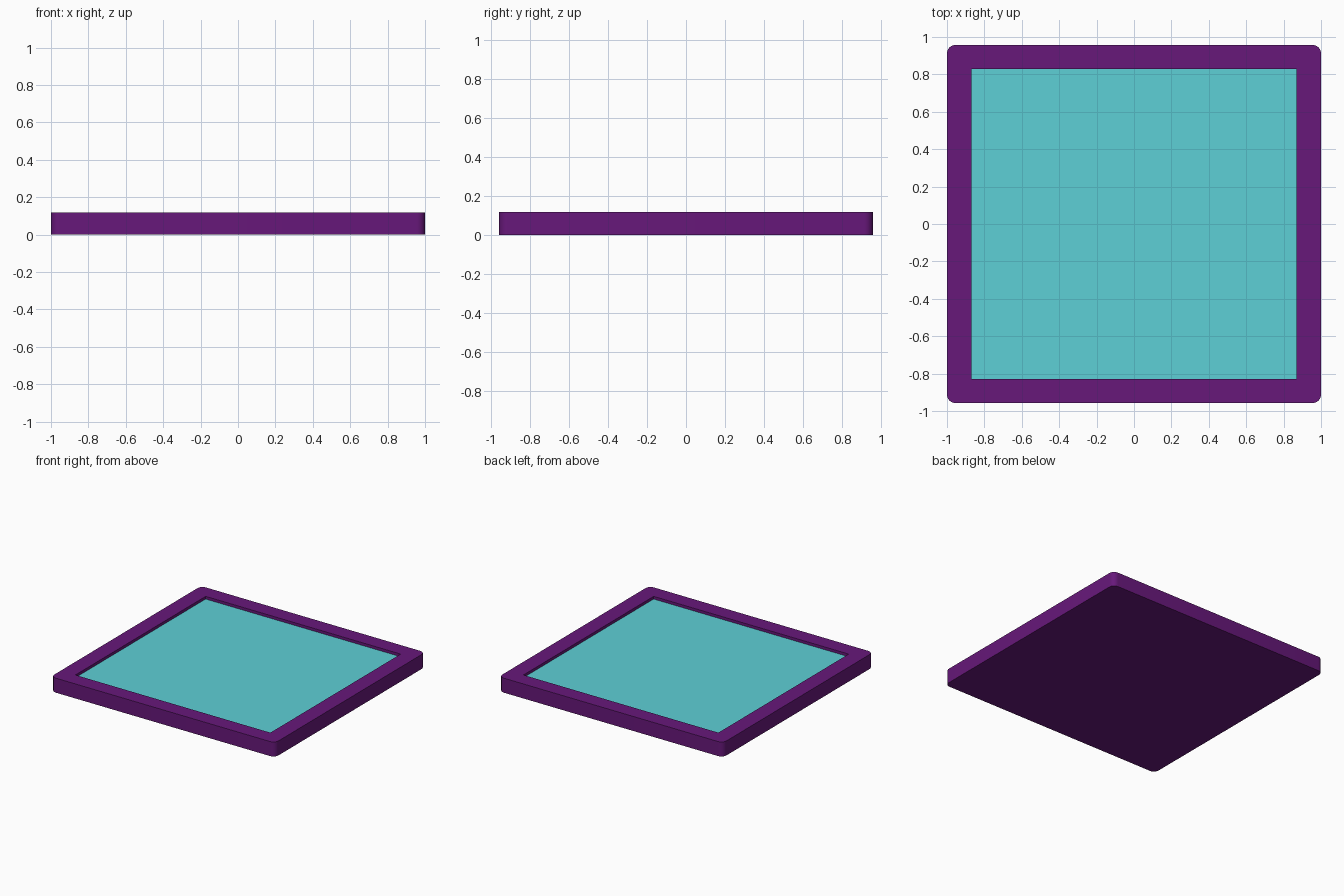
import bpy, bmesh

if "Cube" in bpy.data.objects:
    bpy.data.objects.remove(bpy.data.objects["Cube"])

HX, HY, H = 1.0, 0.957, 0.117      # outer half sizes and height
OX, OY, DEPTH = 0.87, 0.83, 0.022  # opening half sizes and recess depth
RADIUS = 0.045


def material(name, color):
    m = bpy.data.materials.new(name)
    m.diffuse_color = color
    m.use_nodes = True
    m.node_tree.nodes["Principled BSDF"].inputs["Base Color"].default_value = m.diffuse_color
    return m


def box(name, hx, hy, z0, z1, radius=0.0):
    """Box with optionally rounded vertical edges."""
    bm = bmesh.new()
    bmesh.ops.create_cube(bm, size=1)
    for v in bm.verts:
        v.co = (v.co.x * 2 * hx, v.co.y * 2 * hy, z0 if v.co.z < 0 else z1)
    if radius:
        edges = [e for e in bm.edges
                 if abs(e.verts[0].co.z - e.verts[1].co.z) > 1e-4]
        bmesh.ops.bevel(bm, geom=edges, offset=radius, segments=8,
                        profile=0.5, affect='EDGES')
    mesh = bpy.data.meshes.new(name)
    bm.to_mesh(mesh)
    bm.free()
    ob = bpy.data.objects.new(name, mesh)
    bpy.context.collection.objects.link(ob)
    return ob


# Frame: rounded slab with a square-cornered recess in the top
frame = box("frame", HX, HY, 0, H, RADIUS)
frame.data.materials.append(material("purple", (0.135, 0.009, 0.195, 1)))
cutter = box("recess_cutter", OX, OY, H - DEPTH - 0.02, H + 0.1)
cutter.hide_render = True
cut = frame.modifiers.new("recess", 'BOOLEAN')
cut.operation = 'DIFFERENCE'
cut.solver = 'EXACT'
cut.object = cutter

bpy.context.view_layer.objects.active = frame
frame.select_set(True)
bpy.ops.object.modifier_apply(modifier=cut.name)
bpy.data.objects.remove(cutter)
bpy.ops.object.shade_smooth_by_angle()

# Panel: flat sheet filling the recess, set just below the rim
panel = box("panel", OX, OY, H - DEPTH - 0.02, H - DEPTH)
panel.data.materials.append(material("turquoise", (0.11, 0.63, 0.67, 1)))
